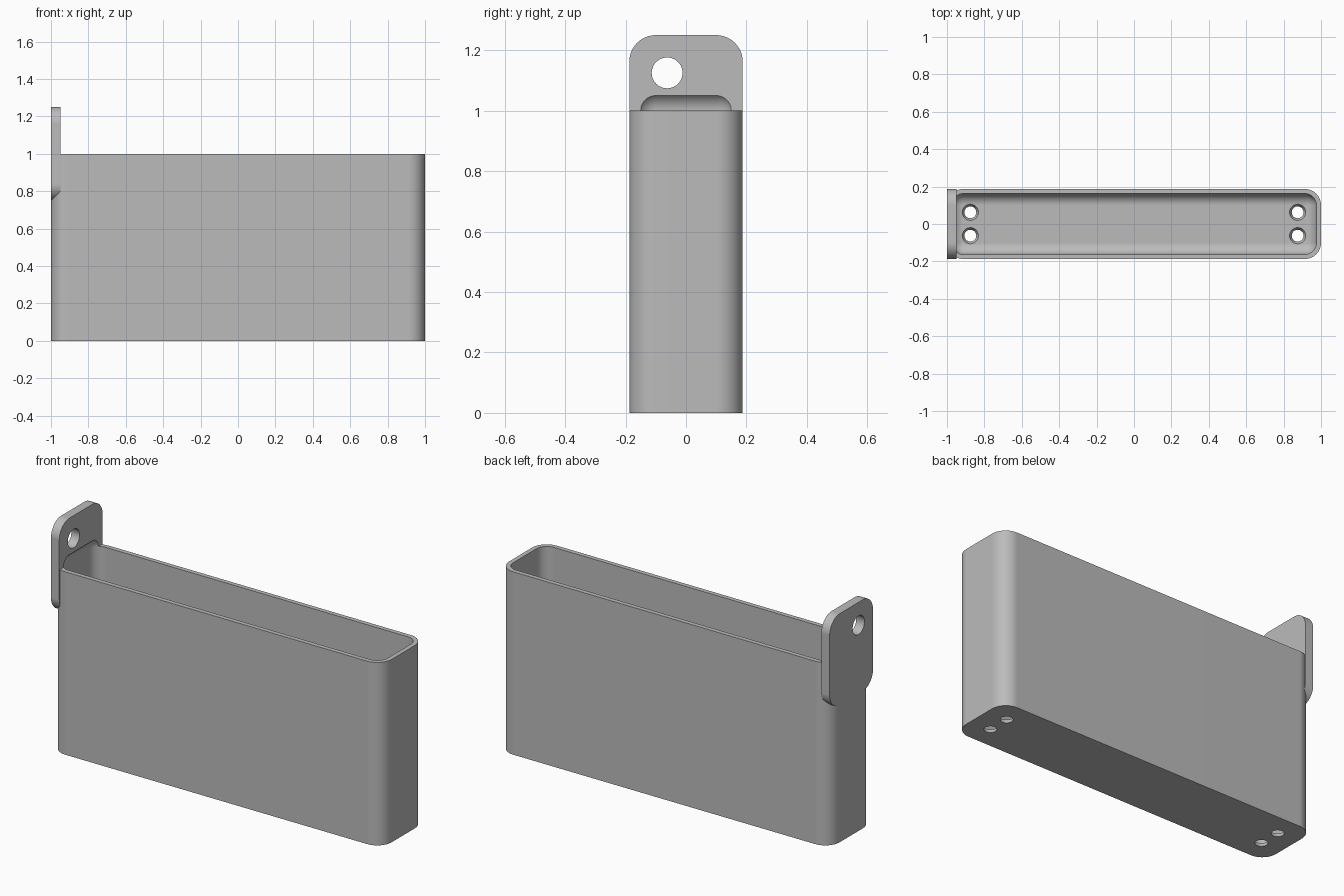
import bpy
import bmesh
from math import cos, sin, pi
from mathutils import Matrix, Vector

cube = bpy.data.objects.get("Cube")
if cube:
    bpy.data.objects.remove(cube, do_unlink=True)

HALF_WIDTH = 0.1875
CORNER = 0.0875
WALL = 0.025

grey = bpy.data.materials.new("plain grey")
grey.use_nodes = True
grey.diffuse_color = (0.5, 0.5, 0.5, 1)
grey.node_tree.nodes["Principled BSDF"].inputs["Base Color"].default_value = grey.diffuse_color


def add_object(name, bm):
    bmesh.ops.recalc_face_normals(bm, faces=bm.faces)
    mesh = bpy.data.meshes.new(name)
    bm.to_mesh(mesh)
    bm.free()
    mesh.materials.append(grey)
    obj = bpy.data.objects.new(name, mesh)
    bpy.context.collection.objects.link(obj)
    return obj


def rounded_slab(name, half_u, half_v, place, depth, steps=12):
    """Extrude a rounded rectangle; place maps (u, v) to a 3D point."""
    bm = bmesh.new()
    ring = []
    for quarter, (su, sv) in enumerate([(1, 1), (-1, 1), (-1, -1), (1, -1)]):
        for i in range(steps + 1):
            a = (quarter + i / steps) * pi / 2
            u = su * (half_u - CORNER) + CORNER * cos(a)
            v = sv * (half_v - CORNER) + CORNER * sin(a)
            ring.append(bm.verts.new(place(u, v)))
    face = bm.faces.new(ring)
    extruded = bmesh.ops.extrude_face_region(bm, geom=[face])["geom"]
    moved = [g for g in extruded if isinstance(g, bmesh.types.BMVert)]
    bmesh.ops.translate(bm, verts=moved, vec=depth)
    return add_object(name, bm)


def rounded_box(name, low, high, radius):
    bm = bmesh.new()
    size = Vector(high) - Vector(low)
    middle = (Vector(high) + Vector(low)) / 2
    bmesh.ops.create_cube(bm, size=1, matrix=Matrix.Translation(middle) @ Matrix.Diagonal(size).to_4x4())
    bmesh.ops.bevel(bm, geom=list(bm.edges), offset=radius, segments=12,
                    profile=0.5, affect='EDGES')
    return add_object(name, bm)


def round_cutter(name, centre, r_low, r_high, depth, turn=Matrix()):
    bm = bmesh.new()
    bmesh.ops.create_cone(bm, cap_ends=True, segments=40, radius1=r_low, radius2=r_high,
                          depth=depth, matrix=Matrix.Translation(centre) @ turn)
    return add_object(name, bm)


def combine(target, other, operation):
    mod = target.modifiers.new(other.name, 'BOOLEAN')
    mod.operation = operation
    mod.solver = 'EXACT'
    mod.object = other
    bpy.context.view_layer.objects.active = target
    bpy.ops.object.modifier_apply(modifier=mod.name)
    bpy.data.objects.remove(other, do_unlink=True)


# Tall narrow bin with rounded upright corners
holder = rounded_slab("holder_body", 1, HALF_WIDTH, lambda u, v: (u, v, 0), (0, 0, 1))

# Hanging tab flush with the right end
tab = rounded_slab("hanging_tab", HALF_WIDTH, 0.25, lambda u, v: (-1, u, 1 + v), (0.05, 0, 0))
combine(holder, tab, 'UNION')

# Cavity, rounded on every edge, which also bites a shallow notch into the tab
inner = CORNER - WALL
cavity = rounded_box("cavity_cutter", (WALL - 1, WALL - HALF_WIDTH, WALL),
                     (1 - WALL, HALF_WIDTH - WALL, 1 + inner), inner)
combine(holder, cavity, 'DIFFERENCE')

# Offset hanging hole through the tab
hook = round_cutter("hanging_hole_cutter", (-0.975, -0.0625, 1.125), 0.051, 0.051, 0.2,
                    Matrix.Rotation(pi / 2, 4, 'Y'))
combine(holder, hook, 'DIFFERENCE')

# Four countersunk screw holes in the floor
for x in (-0.875, 0.875):
    for y in (-0.0625, 0.0625):
        screw = round_cutter("screw_cutter", (x, y, 0.0125), 0.026, 0.049, 0.05)
        combine(holder, screw, 'DIFFERENCE')

# Smooth curves with crisp edges and flat sides
bpy.ops.object.select_all(action='DESELECT')
holder.select_set(True)
bpy.context.view_layer.objects.active = holder
bpy.ops.object.shade_smooth_by_angle(angle=pi / 6)
normals = holder.modifiers.new("flat_sides", 'WEIGHTED_NORMAL')
normals.keep_sharp = True
